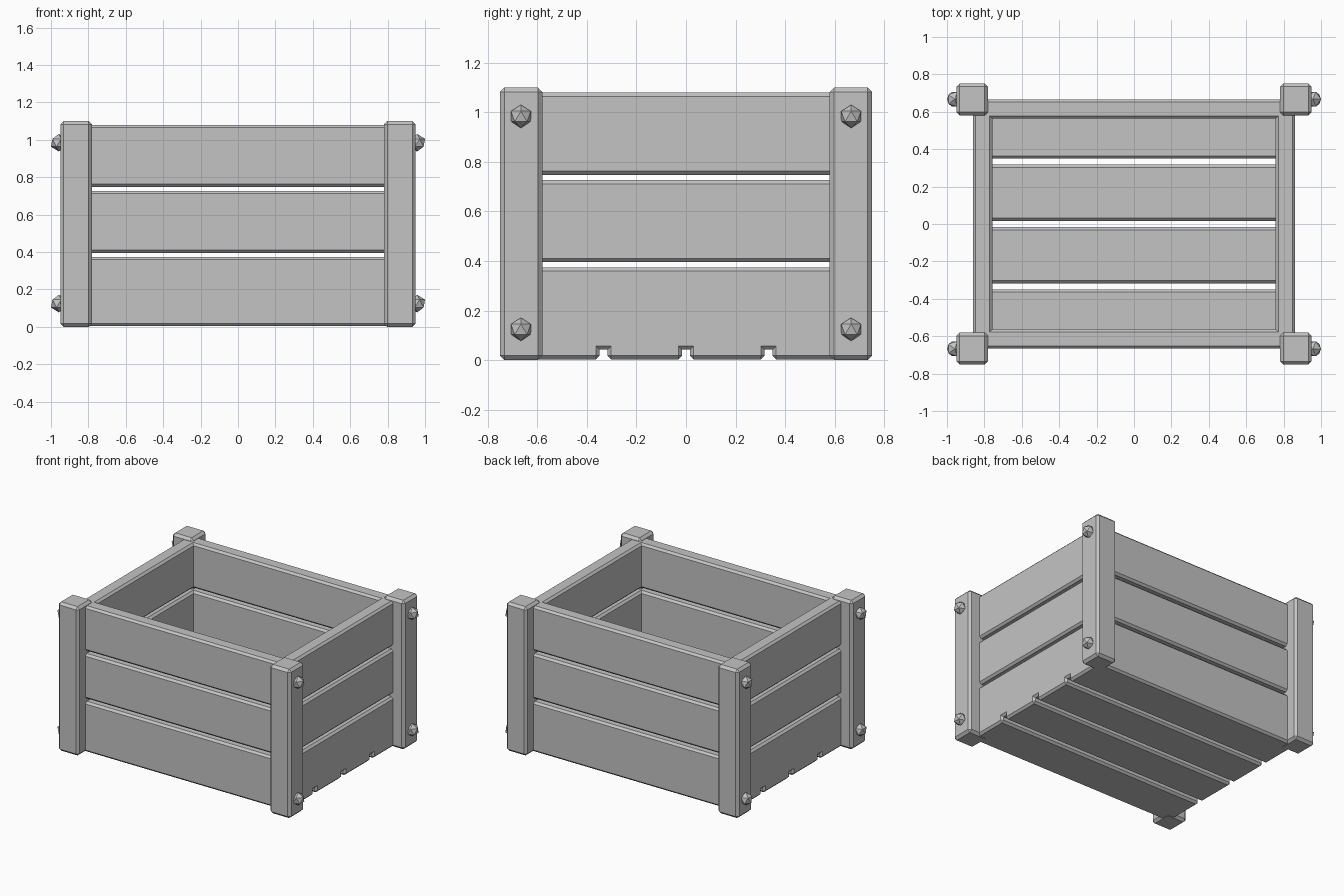
import bpy
import bmesh
from mathutils import Matrix, Vector

if "Cube" in bpy.data.objects:
    bpy.data.objects.remove(bpy.data.objects["Cube"], do_unlink=True)

GREY = (0.55, 0.55, 0.55, 1.0)
grey = bpy.data.materials.new("plain grey")
grey.use_nodes = True
grey.diffuse_color = GREY
grey.node_tree.nodes["Principled BSDF"].inputs["Base Color"].default_value = GREY


def finish(name, bm):
    mesh = bpy.data.meshes.new(name)
    bm.to_mesh(mesh)
    bm.free()
    mesh.materials.append(grey)
    obj = bpy.data.objects.new(name, mesh)
    bpy.context.collection.objects.link(obj)


def board(name, low, high, chamfer=0.015):
    """Box between two corners with chamfered edges."""
    low, high = Vector(low), Vector(high)
    bm = bmesh.new()
    bmesh.ops.create_cube(bm, size=1, matrix=Matrix.Translation((low + high) / 2)
                          @ Matrix.Diagonal((*(high - low), 1)))
    bmesh.ops.bevel(bm, geom=bm.edges[:], offset=chamfer, segments=1,
                    affect='EDGES', profile=0.5)
    finish(name, bm)


def bolt(name, centre):
    bm = bmesh.new()
    bmesh.ops.create_icosphere(bm, subdivisions=1, radius=0.047,
                               matrix=Matrix.Translation(centre))
    finish(name, bm)


OUT_X, IN_X = 0.862, 0.757
OUT_Y, IN_Y = 0.666, 0.563

# Wall planks, three levels on each side
for level, bottom in (("lower", 0.042), ("middle", 0.395), ("upper", 0.748)):
    top = bottom + 0.332
    board(level + "_front_plank", (-0.845, -OUT_Y, bottom), (0.845, -IN_Y, top))
    board(level + "_back_plank", (-0.845, IN_Y, bottom), (0.845, OUT_Y, top))
    board(level + "_right_plank", (-OUT_X, -0.65, bottom), (-IN_X, 0.65, top))
    board(level + "_left_plank", (IN_X, -0.65, bottom), (OUT_X, 0.65, top))

# Floor planks
PITCH, GAP = OUT_Y / 2, 0.032
for i in range(4):
    start = -OUT_Y + i * PITCH
    low_y = start + (GAP / 2 if i > 0 else 0)
    high_y = start + PITCH - (GAP / 2 if i < 3 else 0)
    board(f"floor_plank_{i + 1}", (-OUT_X, low_y, 0.003), (OUT_X, high_y, 0.1))

# Corner posts with two faceted bolts each
for side, sx in (("left", 1), ("right", -1)):
    for end, sy in (("front", -1), ("back", 1)):
        xs = sorted((sx * 0.78, sx * 0.95))
        ys = sorted((sy * 0.58, sy * 0.752))
        board(f"{end}_{side}_post", (xs[0], ys[0], 0), (xs[1], ys[1], 1.1), 0.018)
        for level, z in (("lower", 0.124), ("upper", 0.984)):
            bolt(f"{end}_{side}_{level}_bolt", (sx * 0.958, sy * 0.667, z))
